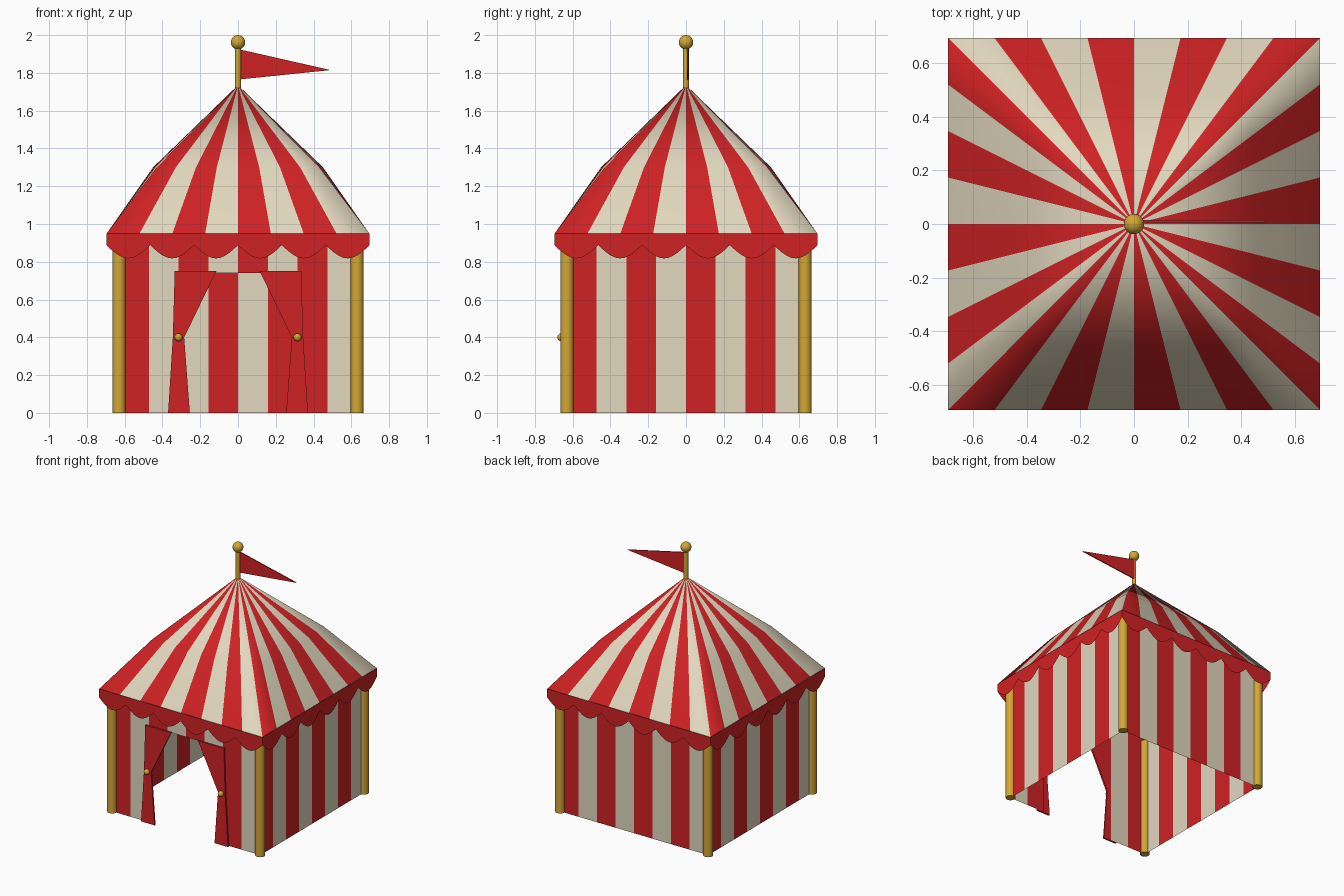
import bpy, bmesh, math
from mathutils import Matrix, Vector

cube = bpy.data.objects.get("Cube")
if cube:
    bpy.data.objects.remove(cube)


def material(name, rgb):
    mat = bpy.data.materials.new(name)
    mat.use_nodes = True
    mat.diffuse_color = (*rgb, 1)
    bsdf = next(n for n in mat.node_tree.nodes if n.type == 'BSDF_PRINCIPLED')
    bsdf.inputs["Base Color"].default_value = (*rgb, 1)
    bsdf.inputs["Roughness"].default_value = 0.7
    return mat


RED = material("red canvas", (0.63, 0.016, 0.018))
CREAM = material("cream canvas", (0.76, 0.69, 0.52))
GOLD = material("gold paint", (0.66, 0.39, 0.035))

WALL, EAVE, EAVE_Z = 0.63, 0.695, 0.95
DOOR_X, DOOR_Z = 0.315, 0.74
STRIPES = 8


def finish(name, bm, mats, smooth=False):
    mesh = bpy.data.meshes.new(name)
    bm.to_mesh(mesh)
    bm.free()
    for m in mats:
        mesh.materials.append(m)
    for p in mesh.polygons:
        p.use_smooth = smooth
    obj = bpy.data.objects.new(name, mesh)
    bpy.context.collection.objects.link(obj)
    return obj


def add_face(bm, points, index=0):
    face = bm.faces.new([bm.verts.new(p) for p in points])
    face.material_index = index


def turn(side):
    return Matrix.Rotation(side * math.pi / 2, 4, 'Z')


def cylinder(name, x, y, z0, z1, radius, sides=20):
    bm = bmesh.new()
    bmesh.ops.create_cone(bm, cap_ends=True, segments=sides, radius1=radius,
                          radius2=radius, depth=z1 - z0,
                          matrix=Matrix.Translation((x, y, (z0 + z1) / 2)))
    obj = finish(name, bm, [GOLD])
    for p in obj.data.polygons:
        p.use_smooth = abs(p.normal.z) < 0.5
    return obj


def ball(name, centre, radius):
    bm = bmesh.new()
    bmesh.ops.create_uvsphere(bm, u_segments=20, v_segments=12, radius=radius,
                              matrix=Matrix.Translation(centre))
    return finish(name, bm, [GOLD], True)


def plate(name, outline, y, thickness):
    """Thin red cloth from an x-z outline, extruded along y."""
    bm = bmesh.new()
    add_face(bm, [(x, y, z) for x, z in outline])
    ext = bmesh.ops.extrude_face_region(bm, geom=bm.faces[:])
    moved = [v for v in ext["geom"] if isinstance(v, bmesh.types.BMVert)]
    bmesh.ops.translate(bm, verts=moved, vec=(0, thickness, 0))
    bmesh.ops.recalc_face_normals(bm, faces=bm.faces[:])
    return finish(name, bm, [RED])


# Striped walls, with a doorway left open at the front
for side, name in enumerate(("front_wall", "left_wall", "back_wall", "right_wall")):
    bm = bmesh.new()
    width = 2 * WALL / STRIPES
    for i in range(STRIPES):
        x0, x1 = -WALL + i * width, -WALL + (i + 1) * width
        open_here = side == 0 and abs(x0 + x1) / 2 < DOOR_X
        z0 = DOOR_Z if open_here else 0
        add_face(bm, [(x0, -WALL, z0), (x1, -WALL, z0),
                      (x1, -WALL, EAVE_Z), (x0, -WALL, EAVE_Z)], i % 2)
    bmesh.ops.remove_doubles(bm, verts=bm.verts, dist=0.0005)
    bm.transform(turn(side))
    finish(name, bm, [RED, CREAM])

# Striped roof: square eave, slightly rounded middle ring, pointed top
bm = bmesh.new()
apex = Vector((0, 0, 1.735))


def roof_point(ring, i):
    t = -1 + 2 * i / STRIPES
    if ring == 0:
        return Vector((t * EAVE, -EAVE, EAVE_Z))
    half = 0.43 + 0.02 * (1 - t * t)
    return Vector((t * half, -half, 1.30))


for side in range(4):
    rot = turn(side)
    for i in range(STRIPES):
        a, b = rot @ roof_point(0, i), rot @ roof_point(0, i + 1)
        c, d = rot @ roof_point(1, i + 1), rot @ roof_point(1, i)
        add_face(bm, [a, b, c, d], i % 2)
        add_face(bm, [d, c, apex], i % 2)
bmesh.ops.remove_doubles(bm, verts=bm.verts, dist=0.0005)
finish("roof", bm, [RED, CREAM], True)

# Scalloped valance hanging from the eave
bm = bmesh.new()
SCALLOPS, STEPS = 6, 10
edge = EAVE + 0.002
count = SCALLOPS * STEPS


def hem(i):
    return 0.888 - 0.07 * abs(math.sin(math.pi * i / STEPS))


for side in range(4):
    rot = turn(side)
    for i in range(count):
        x0, x1 = (edge * (2 * k / count - 1) for k in (i, i + 1))
        quad = [(x0, -edge, hem(i)), (x1, -edge, hem(i + 1)),
                (x1, -edge, EAVE_Z), (x0, -edge, EAVE_Z)]
        add_face(bm, [rot @ Vector(p) for p in quad])
bmesh.ops.remove_doubles(bm, verts=bm.verts, dist=0.0005)
finish("valance", bm, [RED])

# Corner poles
for sx, side in ((-1, "right"), (1, "left")):
    for sy, end in ((-1, "front"), (1, "back")):
        cylinder(f"{end}_{side}_pole", sx * WALL, sy * WALL, 0, 0.93, 0.035)

# Tied-back door curtains and their gold knobs
curtain = [(0.335, 0.75), (0.115, 0.75), (0.285, 0.40),
           (0.255, 0), (0.37, 0), (0.345, 0.40)]
for s, side in ((-1, "right"), (1, "left")):
    plate(f"{side}_curtain", [(s * x, z) for x, z in curtain], -0.65, 0.012)
    ball(f"{side}_curtain_knob", (s * 0.315, -0.66, 0.40), 0.021)

# Flagpole, finial and pennant
cylinder("flagpole", 0, 0, 1.70, 1.95, 0.016)
ball("finial", (0, 0, 1.962), 0.038)
plate("pennant", [(0.005, 1.925), (0.49, 1.815), (0.005, 1.765)], 0.006, 0.008)
